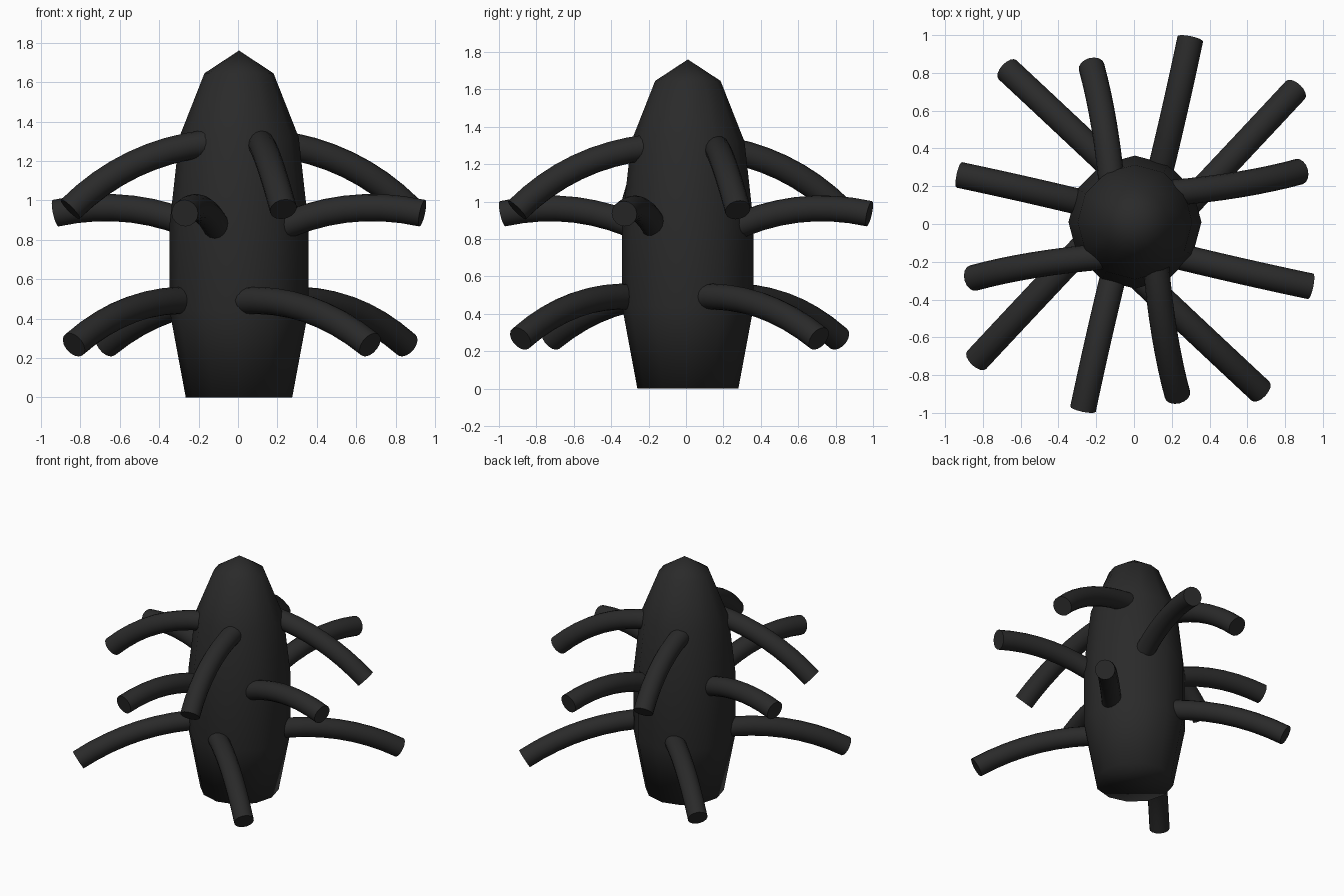
import bpy, bmesh, math
from mathutils import Vector, Matrix

if "Cube" in bpy.data.objects:
    bpy.data.objects.remove(bpy.data.objects["Cube"])

mat = bpy.data.materials.new("charcoal")
mat.diffuse_color = (0.023, 0.023, 0.023, 1)
mat.use_nodes = True
mat.node_tree.nodes["Principled BSDF"].inputs["Base Color"].default_value = mat.diffuse_color


def finish(name, bm, angle):
    bmesh.ops.recalc_face_normals(bm, faces=bm.faces)
    me = bpy.data.meshes.new(name)
    bm.to_mesh(me)
    bm.free()
    ob = bpy.data.objects.new(name, me)
    bpy.context.collection.objects.link(ob)
    me.materials.append(mat)
    bpy.ops.object.select_all(action='DESELECT')
    ob.select_set(True)
    bpy.context.view_layer.objects.active = ob
    bpy.ops.object.shade_smooth_by_angle(angle=math.radians(angle))
    return ob


def loft(bm, rings):
    for a, b in zip(rings, rings[1:]):
        n = len(a)
        for i in range(n):
            bm.faces.new((a[i], a[(i + 1) % n], b[(i + 1) % n], b[i]))


# Body: twelve-sided tapered trunk with a pointed top, smooth all over
bm = bmesh.new()
N = 12
profile = [(0.27, 0), (0.352, 0.44), (0.352, 0.88), (0.303, 1.32), (0.175, 1.645)]
rings = [[bm.verts.new((0.005 + r * math.cos(math.tau * i / N),
                        0.01 + r * math.sin(math.tau * i / N), z)) for i in range(N)]
         for r, z in profile]
loft(bm, rings)
bm.faces.new(rings[0])
tip = bm.verts.new((0.005, 0.01, 1.76))
for i in range(N):
    bm.faces.new((rings[-1][i], rings[-1][(i + 1) % N], tip))
finish("body", bm, 180)


# Curved branch: round tube swept along a quadratic through three points
def branch(name, pts, turn, shift, radius=0.069, steps=8, sides=16):
    rot = Matrix.Rotation(turn, 3, 'Z')
    offset = Vector((0.005 + shift[0], 0.005 + shift[1], 0))
    a, m, b = [rot @ Vector(p) + offset for p in pts]
    t0 = (m - a).length / ((m - a).length + (b - m).length)
    ctrl = (m - a * (1 - t0) ** 2 - b * t0 ** 2) / (2 * t0 * (1 - t0))
    bm = bmesh.new()
    rings = []
    for s in range(steps + 1):
        t = s / steps
        c = a * (1 - t) ** 2 + ctrl * 2 * t * (1 - t) + b * t * t
        d = ((ctrl - a) * (1 - t) + (b - ctrl) * t).normalized()
        u = d.cross(Vector((0, 0, 1))).normalized()
        v = u.cross(d)
        rings.append([bm.verts.new(c + radius * (u * math.cos(math.tau * i / sides)
                                                 + v * math.sin(math.tau * i / sides)))
                      for i in range(sides)])
    loft(bm, rings)
    bm.faces.new(rings[0])
    bm.faces.new(rings[-1])
    finish(name, bm, 40)


# Three tiers: path of the front branch, then a small nudge for each quarter turn
tiers = {
    "upper_branch": ([(0.11, -0.19, 1.29), (0.155, -0.56, 1.187), (0.225, -0.89, 0.955)],
                     [(0, -0.018), (-0.021, 0.047), (-0.005, -0.063), (0.034, -0.066)]),
    "middle_branch": ([(-0.10, -0.22, 0.84), (-0.195, -0.62, 0.958), (-0.275, -0.985, 0.935)],
                      [(0, 0), (-0.055, -0.06), (0.018, -0.01), (0.055, -0.02)]),
    "lower_branch": ([(0.02, -0.255, 0.49), (0.365, -0.58, 0.445), (0.675, -0.87, 0.267)],
                     [(-0.01, -0.02), (-0.02, 0.03), (0, -0.058), (0.032, -0.05)]),
}
for name, (pts, shifts) in tiers.items():
    for k, shift in enumerate(shifts):
        branch(f"{name}_{k + 1}", pts, k * math.pi / 2, shift)
